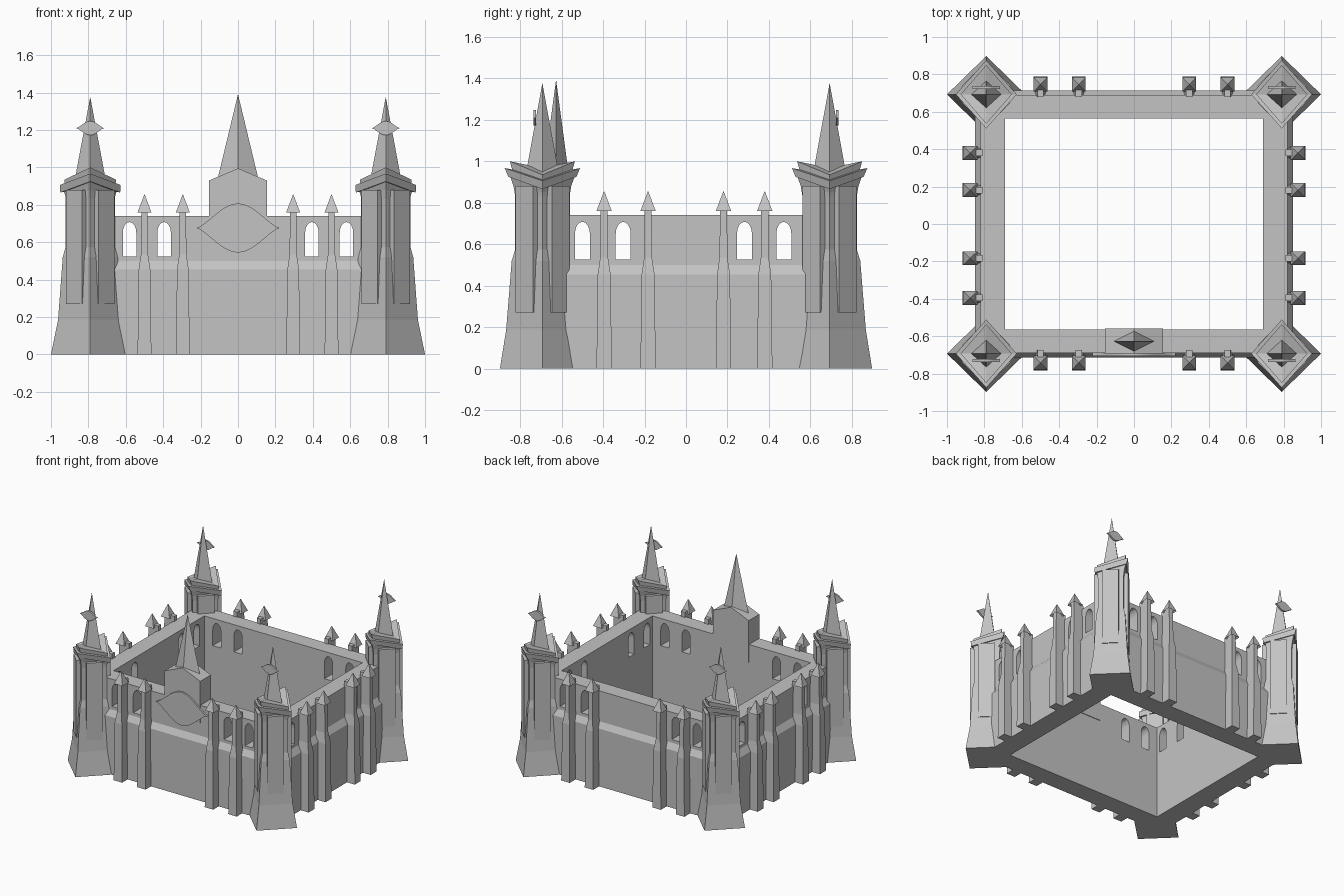
import bpy, bmesh, math

if "Cube" in bpy.data.objects:
    bpy.data.objects.remove(bpy.data.objects["Cube"])

stone = bpy.data.materials.new("grey stone")
stone.diffuse_color = (0.55, 0.55, 0.55, 1)
stone.use_nodes = True
stone.node_tree.nodes["Principled BSDF"].inputs["Base Color"].default_value = stone.diffuse_color


def loft(name, rings, loop=False):
    """Skin a list of point rings; cap the ends with fans, or close into a loop."""
    bm = bmesh.new()
    vs = [[bm.verts.new(p) for p in r] for r in rings]
    n = len(rings[0])
    pairs = list(zip(vs, vs[1:])) + ([(vs[-1], vs[0])] if loop else [])
    for a, b in pairs:
        for i in range(n):
            j = (i + 1) % n
            bm.faces.new((a[i], a[j], b[j], b[i]))
    if not loop:
        for r in (vs[0], vs[-1]):
            c = bm.verts.new([sum(v.co[k] for v in r) / n for k in range(3)])
            for i in range(n):
                bm.faces.new((r[i], r[(i + 1) % n], c))
    bmesh.ops.remove_doubles(bm, verts=bm.verts, dist=1e-5)
    bmesh.ops.recalc_face_normals(bm, faces=bm.faces)
    me = bpy.data.meshes.new(name)
    bm.to_mesh(me)
    bm.free()
    me.materials.append(stone)
    ob = bpy.data.objects.new(name, me)
    bpy.context.collection.objects.link(ob)
    return ob


def prism(name, pts, y0, y1, cx=0, swap=False):
    """Extrude an (x, z) outline along y, or along x when swapped."""
    put = (lambda u, y, z: (y, u, z)) if swap else (lambda u, y, z: (u, y, z))
    return loft(name, [[put(cx + u, y, z) for u, z in pts] for y in (y0, y1)])


def rect(hx, hy, z):
    return [(-hx, -hy, z), (hx, -hy, z), (hx, hy, z), (-hx, hy, z)]


def diamond(cx, cy, hx, hy, zx, zy=None):
    """Square on its corner; x corners at height zx, y corners at zy."""
    zy = zx if zy is None else zy
    return [(cx + hx, cy, zx), (cx, cy + hy, zy), (cx - hx, cy, zx), (cx, cy - hy, zy)]


def eye(w, h, cz, n=12):
    """Pointed oval outline."""
    up = [(w * (2 * i / n - 1), h * max(0, math.cos(math.pi * (i / n - .5))) ** 1.4)
          for i in range(n + 1)]
    return [(u, cz + v) for u, v in up] + [(u, cz - v) for u, v in up[-2:0:-1]]


# curtain wall with a sloped ledge
wall = loft("curtain_wall", [rect(.85, .715, 0), rect(.85, .715, .455), rect(.82, .69, .5),
                             rect(.82, .69, .74), rect(.69, .565, .74), rect(.69, .565, 0)], True)

# arched windows cut through opposite walls
arch = [(-.036, .525), (.036, .525)]
arch += [(.036 * math.cos(a * math.pi / 8), .652 + .056 * math.sin(a * math.pi / 8))
         for a in range(9)]
cuts = [prism("window_cutter", arch, -1, 1, x) for x in (-.58, -.395, .395, .58)]
cuts += [prism("window_cutter", arch, -1, 1, y, True) for y in (-.5, -.303, .282, .472)]
bpy.context.view_layer.objects.active = wall
for c in cuts:
    m = wall.modifiers.new("window", 'BOOLEAN')
    m.operation, m.solver, m.object = 'DIFFERENCE', 'EXACT', c
    bpy.ops.object.modifier_apply(modifier=m.name)
    bpy.data.objects.remove(c)

# buttresses with pinnacles: half width, inner depth, outer depth, height
shaft = [(.037, -.01, .068, 0), (.031, -.01, .063, .455), (.019, -.04, .05, .535),
         (.017, -.04, .046, .78)]
pinnacle = [(.014, .012, .04, .785), (.037, -.012, .064, .76), (.001, .025, .027, .855)]
sides = {
    "front": (lambda u, v: (u, -.715 - v), (-.5, -.295, .295, .5)),
    "back": (lambda u, v: (u, .72 + v), (-.5, -.295, .295, .5)),
    "right": (lambda u, v: (.85 + v, u), (-.395, -.183, .181, .38)),
    "left": (lambda u, v: (-.85 - v, u), (-.395, -.183, .181, .38)),
}
for side, (put, spots) in sides.items():
    for s in spots:
        for part, prof in (("buttress", shaft), ("pinnacle", pinnacle)):
            loft(f"{side}_{part}", [[(*put(s + a * w, v), z) for a, v in
                                     ((-1, i), (1, i), (1, o), (-1, o))]
                                    for w, i, o, z in prof])

# corner towers
body = [(.21, .205, 0), (.172, .175, .185), (.147, .148, .52), (.132, .131, .575),
        (.132, .131, .83, .83), (.134, .139, .85, .88), (.14, .155, .87, .925),
        (.145, .165, .885, .945)]
cornice = [(.16, .164, .866, .925), (.163, .182, .906, .967)]
coping = [(.135, .14, .88, .94), (.137, .157, .935, 1.0)]
spire = [(.089, .087, .9), (.0005, .0005, 1.375)]
for sx in (-1, 1):
    for sy in (-1, 1):
        cx, cy = sx * .79, sy * .693
        for part, prof in (("body", body), ("cornice", cornice),
                           ("coping", coping), ("spire", spire)):
            loft("tower_" + part, [diamond(cx, cy, *r) for r in prof])
        # raised panel on each face
        for k in range(4):
            a = math.pi / 4 + k * math.pi / 2
            c, s = math.cos(a), math.sin(a)
            loft("tower_panel", [[(cx + d * c - w * s, cy + d * s + w * c, z) for d, w in
                                  ((.08, -.06), (.124, -.06), (.124, .06), (.08, .06))]
                                 for z in (.27, .88)])
        # eye-shaped plate on the outer side of the spire
        prism("spire_plate", eye(.074, .038, 1.21), cy + sy * .03, cy + sy * .044, cx)

# gatehouse turret, its spire and large plate
prism("gate_turret", [(-.155, .6), (.155, .6), (.155, .93), (0, .995), (-.155, .93)],
      -.692, -.56)
loft("gate_spire", [diamond(0, -.627, .111, .062, .93), diamond(0, -.627, .0005, .0005, 1.39)])
prism("gate_plate", eye(.222, .131, .676, 20), -.67, -.705)
